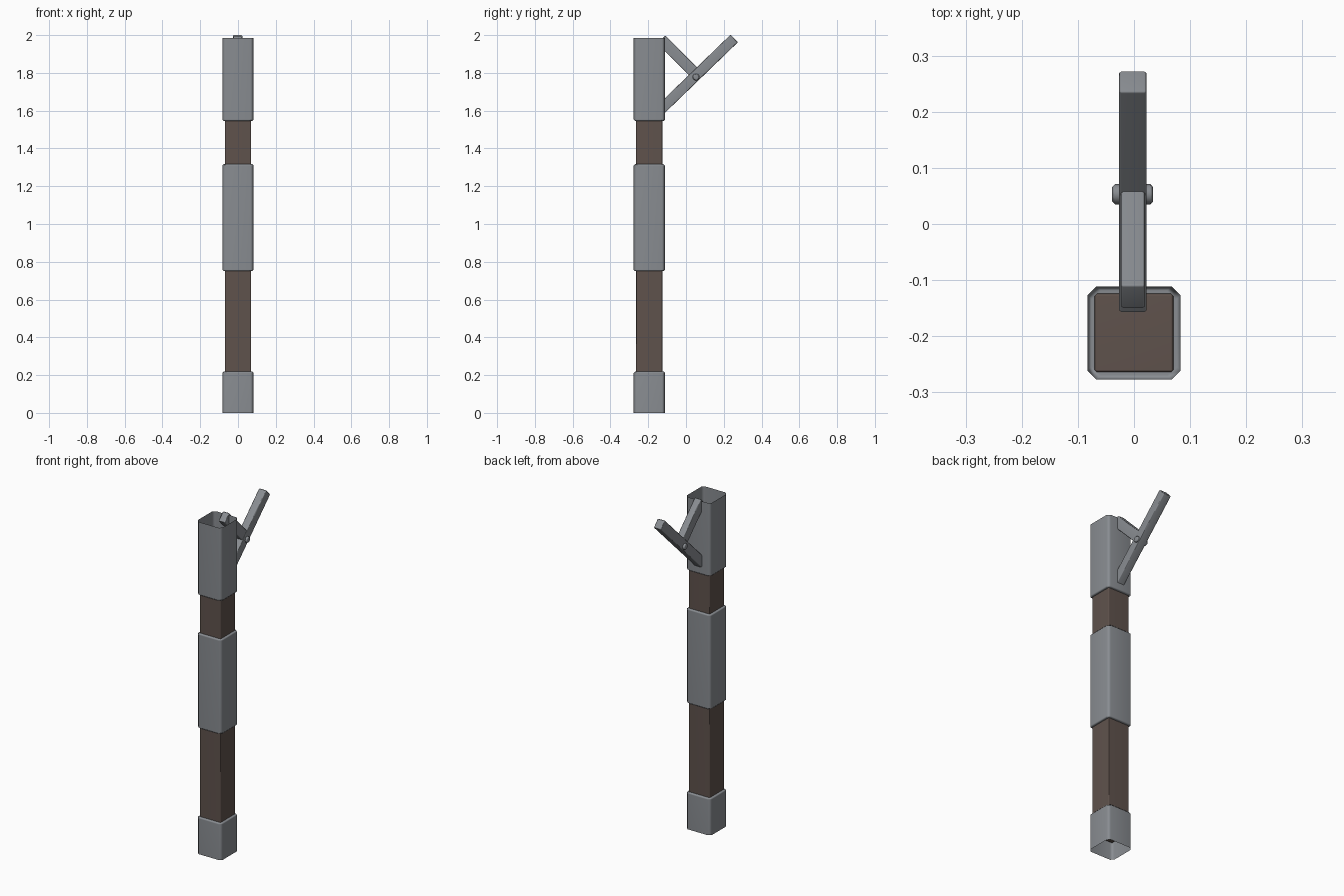
import bpy, bmesh, math
from mathutils import Vector, Matrix

if "Cube" in bpy.data.objects:
    bpy.data.objects.remove(bpy.data.objects["Cube"])


def material(name, rgb):
    m = bpy.data.materials.new(name)
    m.diffuse_color = (*rgb, 1)
    m.use_nodes = True
    m.node_tree.nodes["Principled BSDF"].inputs["Base Color"].default_value = m.diffuse_color
    return m


STEEL = material("grey metal", (0.25, 0.265, 0.285))
WOOD = material("dark brown wood", (0.115, 0.085, 0.073))
POST_Y = -0.194


def finish(name, bm, mat):
    bmesh.ops.recalc_face_normals(bm, faces=bm.faces)
    me = bpy.data.meshes.new(name)
    bm.to_mesh(me)
    bm.free()
    me.materials.append(mat)
    ob = bpy.data.objects.new(name, me)
    bpy.context.collection.objects.link(ob)
    bpy.ops.object.select_all(action='DESELECT')
    ob.select_set(True)
    bpy.context.view_layer.objects.active = ob
    bpy.ops.object.shade_smooth_by_angle(angle=math.radians(50))
    mod = ob.modifiers.new("weighted normals", 'WEIGHTED_NORMAL')
    mod.keep_sharp = True
    return ob


def octagon(bm, half, cut, z):
    """Square ring with cut corners around the post axis."""
    pts = []
    for k in range(4):
        for p in ((half, -half + cut), (half, half - cut)):
            pts.append(Matrix.Rotation(k * math.pi / 2, 2) @ Vector(p))
    return [bm.verts.new((p.x, p.y + POST_Y, z)) for p in pts]


def sleeve(name, z0, z1, closed_bottom, closed_top):
    """Thin sheet sleeve; closed ends have a small rounded lip."""
    r, c, b = 0.083, 0.016, 0.008
    bm = bmesh.new()
    levels = [(r - b, z0), (r, z0 + b)] if closed_bottom else [(r, z0)]
    levels += [(r, z1 - b), (r - b, z1)] if closed_top else [(r, z1)]
    rings = [octagon(bm, h, c, z) for h, z in levels]
    for lo, hi in zip(rings, rings[1:]):
        for i in range(8):
            j = (i + 1) % 8
            bm.faces.new((lo[i], lo[j], hi[j], hi[i]))
    if closed_bottom:
        bm.faces.new(rings[0][::-1])
    if closed_top:
        bm.faces.new(rings[-1])
    return finish(name, bm, STEEL)


def box(name, size, matrix, mat, bevel):
    bm = bmesh.new()
    bmesh.ops.create_cube(bm, size=1, matrix=Matrix.Diagonal((*size, 1)))
    bmesh.ops.bevel(bm, geom=bm.edges[:], offset=bevel, segments=1, affect='EDGES')
    bm.transform(matrix)
    return finish(name, bm, mat)


def arm(name, start, end, width, depth, x=-0.002):
    """Square bar between two (y, z) points."""
    a, b = Vector((x, *start)), Vector((x, *end))
    d = b - a
    rot = Matrix.Rotation(math.atan2(d.z, d.y), 4, 'X')
    return box(name, (width, d.length, depth),
               Matrix.Translation((a + b) / 2) @ rot, STEEL, 0.004)


# Wooden post, ending inside the open bottom sleeve and below the top socket
box("wooden_post", (0.14, 0.14, 1.455),
    Matrix.Translation((0, POST_Y, 0.095 + 1.455 / 2)), WOOD, 0.004)

# Metal sleeves
sleeve("foot_sleeve", 0.0, 0.22, False, True)
sleeve("middle_sleeve", 0.75, 1.317, True, True)
sleeve("top_socket", 1.545, 1.985, True, False)

# Bracket arms
arm("long_arm", (-0.14, 1.60), (0.255, 1.982), 0.049, 0.056)
arm("short_arm", (-0.131, 1.976), (0.048, 1.797), 0.043, 0.06)

# Pivot pin
bm = bmesh.new()
bmesh.ops.create_cone(bm, cap_ends=True, segments=10, radius1=0.018, radius2=0.018, depth=0.073)
rims = [e for e in bm.edges if abs(e.verts[0].co.z - e.verts[1].co.z) < 1e-5]
bmesh.ops.bevel(bm, geom=rims, offset=0.005, segments=1, affect='EDGES')
bm.transform(Matrix.Translation((-0.0025, 0.053, 1.778)) @ Matrix.Rotation(math.pi / 2, 4, 'Y'))
finish("pivot_pin", bm, STEEL)
